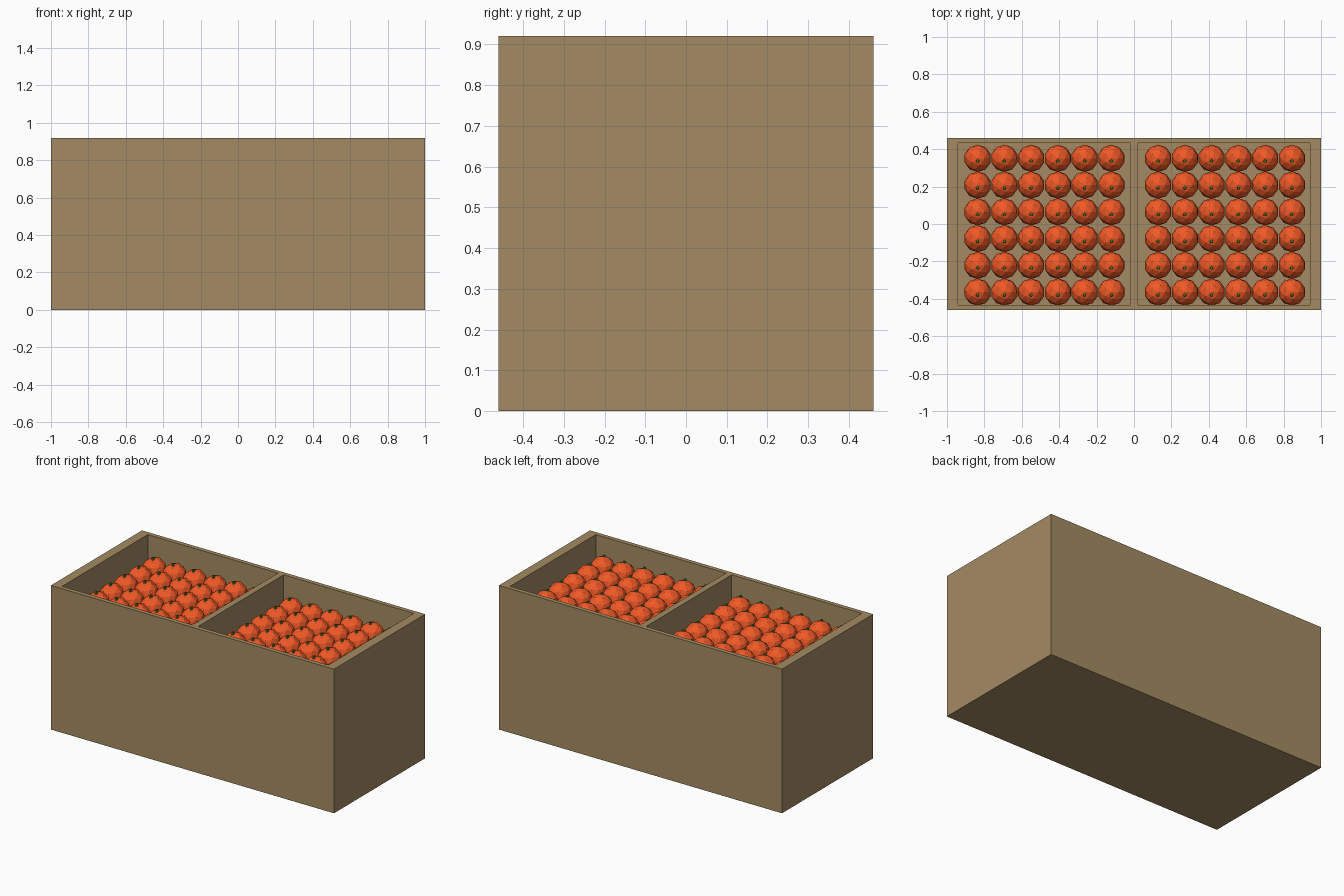
import bpy, bmesh
from mathutils import Matrix

if "Cube" in bpy.data.objects:
    bpy.data.objects.remove(bpy.data.objects["Cube"])

L, W, H = 2.0, 0.92, 0.92          # crate size
R, STEP = 0.073, 0.143             # fruit radius and spacing
TOP_Z, LAYERS, FLOOR = 0.758, 5, 0.11


def material(name, rgb):
    m = bpy.data.materials.new(name)
    m.diffuse_color = (*rgb, 1)
    m.use_nodes = True
    m.node_tree.nodes["Principled BSDF"].inputs["Base Color"].default_value = m.diffuse_color
    return m


def new_object(name, bm, mat=None):
    me = bpy.data.meshes.new(name)
    bm.to_mesh(me)
    bm.free()
    ob = bpy.data.objects.new(name, me)
    bpy.context.collection.objects.link(ob)
    if mat:
        me.materials.append(mat)
    return ob


def box(name, x0, x1, y0, y1, z0, z1, mat=None):
    bm = bmesh.new()
    bmesh.ops.create_cube(bm, size=1, matrix=Matrix.Translation(
        ((x0 + x1) / 2, (y0 + y1) / 2, (z0 + z1) / 2)) @ Matrix.Diagonal(
        (x1 - x0, y1 - y0, z1 - z0, 1)))
    return new_object(name, bm, mat)


wood = material("wood", (0.37, 0.26, 0.125))
peel = material("orange_peel", (0.87, 0.10, 0.02))
green = material("stem_green", (0.045, 0.22, 0.03))

# crate with two pockets, leaving a thin divider
crate = box("crate", -L / 2, L / 2, -W / 2, W / 2, 0, H, wood)
cutters = []
for side, x0, x1 in (("left", -0.94, -0.02), ("right", 0.02, 0.94)):
    c = box(side + "_pocket_cutter", x0, x1, -0.432, 0.432, FLOOR, H + 0.1, wood)
    mod = crate.modifiers.new(side + "_pocket", 'BOOLEAN')
    mod.operation, mod.solver, mod.object = 'DIFFERENCE', 'EXACT', c
    cutters.append(c)
bpy.context.view_layer.objects.active = crate
for mod in list(crate.modifiers):
    bpy.ops.object.modifier_apply(modifier=mod.name)
for c in cutters:
    bpy.data.objects.remove(c)

# stacked oranges with small stems, one group per compartment
for side, x_start in (("left", -0.836), ("right", 0.129)):
    fruit, stems = bmesh.new(), bmesh.new()
    for k in range(LAYERS):
        for i in range(6):
            for j in range(6):
                x, y = x_start + i * STEP, -0.364 + j * STEP
                z = TOP_Z - k * STEP
                bmesh.ops.create_icosphere(fruit, subdivisions=2, radius=R,
                                           matrix=Matrix.Translation((x, y, z)))
                if k == 0:
                    bmesh.ops.create_cone(
                        stems, cap_ends=True, segments=5, radius1=0.01, radius2=0.008,
                        depth=0.012, matrix=Matrix.Translation((x, y - 0.015, z + R - 0.002)))
    new_object(side + "_oranges", fruit, peel)
    new_object(side + "_stems", stems, green)
